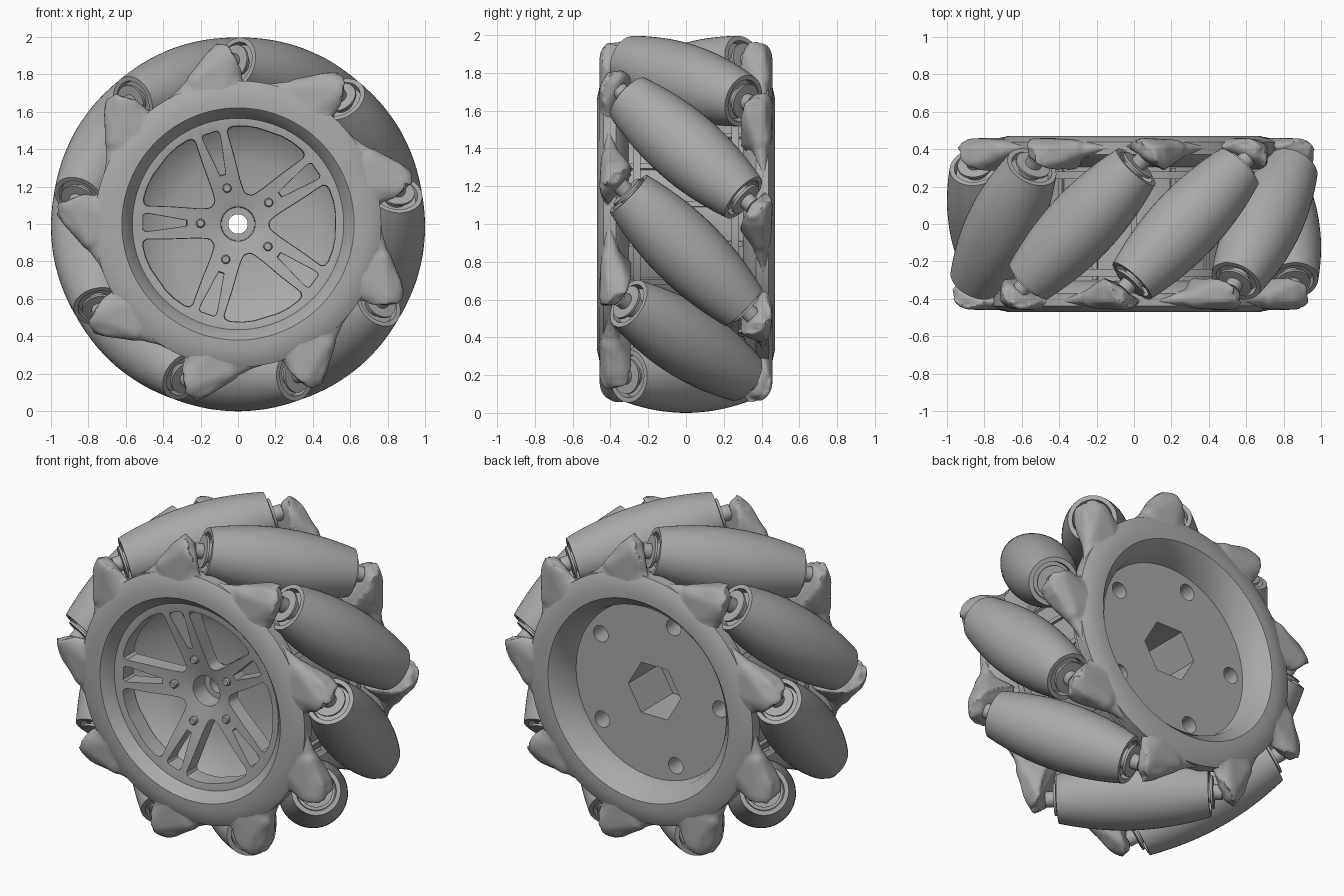
import bpy, bmesh
from math import sin, cos, pi, radians, sqrt
from mathutils import Matrix, Vector

if "Cube" in bpy.data.objects:
    bpy.data.objects.remove(bpy.data.objects["Cube"])

grey = bpy.data.materials.new("wheel grey")
grey.use_nodes = True
grey.diffuse_color = (0.4, 0.4, 0.4, 1)
grey.node_tree.nodes["Principled BSDF"].inputs["Base Color"].default_value = (0.4, 0.4, 0.4, 1)

# Wheel frame: local x right, local y up, local z towards the front
WHEEL = Matrix.Translation((0, 0, 1)) @ Matrix.Rotation(pi / 2, 4, 'X')
COUNT = 9
STEP = 2 * pi / COUNT
FIRST = radians(-10)       # angle of the first roller's middle
AXIS_R = 0.805             # roller axis distance from the hub
HALF = 0.43                # roller half length
SPOKE = radians(107)
FLIP = Matrix.Rotation(pi, 4, 'X')
TILT = Matrix.Translation((AXIS_R, 0, 0)) @ Matrix.Rotation(-pi / 4, 4, 'X')


def rot(a):
    return Matrix.Rotation(a, 4, 'Z')


def polar(r, a, d=0):
    return Vector((r * cos(a), r * sin(a), d))


def place(name, mesh, matrix):
    ob = bpy.data.objects.new(name, mesh)
    ob.matrix_world = WHEEL @ matrix
    bpy.context.collection.objects.link(ob)
    return ob


def shade(me):
    me.shade_smooth()
    me.set_sharp_from_angle(angle=radians(35))


def to_mesh(bm, name):
    bmesh.ops.recalc_face_normals(bm, faces=bm.faces)
    me = bpy.data.meshes.new(name)
    bm.to_mesh(me)
    bm.free()
    me.materials.append(grey)
    shade(me)
    return me


def skin(name, rings, closed=True):
    """Join rings of points; a closed skin wraps round, an open one is capped."""
    bm = bmesh.new()
    rings = [[bm.verts.new(p) for p in ring] for ring in rings]
    pairs = list(zip(rings, rings[1:]))
    if closed:
        pairs.append((rings[-1], rings[0]))
    else:
        bm.faces.new(rings[0])
        bm.faces.new(rings[-1])
    for a, b in pairs:
        for i in range(len(a)):
            j = (i + 1) % len(a)
            bm.faces.new((a[i], a[j], b[j], b[i]))
    return to_mesh(bm, name)


def lathe(name, profile, steps, closed=True):
    """Revolve (radius, depth) points around local z."""
    return skin(name, [[polar(r, 2 * pi * i / steps, d) for i in range(steps)]
                       for r, d in profile], closed)


def loft(bm, points, d0, d1, flare=1.0):
    """Prism through a 2D outline, with the d1 end scaled by flare."""
    mid = sum(points, Vector()) / len(points)
    low = [bm.verts.new((p.x, p.y, d0)) for p in points]
    top = [mid + (p - mid) * flare for p in points]
    top = [bm.verts.new((p.x, p.y, d1)) for p in top]
    bm.faces.new(low)
    bm.faces.new(top)
    for i in range(len(points)):
        j = (i + 1) % len(points)
        bm.faces.new((low[i], low[j], top[j], top[i]))


def apply(ob, mod):
    bpy.context.view_layer.update()
    bpy.context.view_layer.objects.active = ob
    bpy.ops.object.modifier_apply(modifier=mod.name)
    shade(ob.data)


def cut(ob, bm):
    cutter = place("cutter", to_mesh(bm, "cutter"), Matrix())
    cutter.hide_render = True
    mod = ob.modifiers.new("cut", 'BOOLEAN')
    mod.operation = 'DIFFERENCE'
    mod.solver = 'EXACT'
    mod.object = cutter
    apply(ob, mod)
    bpy.data.objects.remove(cutter)


def circle(r, steps, centre=Vector()):
    return [centre + polar(r, 2 * pi * i / steps) for i in range(steps)]


# Core drum with a dished front, hexagonal socket and five bolt holes at the back
core = place("core_drum", lathe("core_drum", [
    (.052, .17), (.12, .17), (.35, .18), (.5, .24), (.575, .32), (.6, .32),
    (.6, -.31), (.052, -.31)], 96), Matrix())
bm = bmesh.new()
loft(bm, circle(.18, 6), -.5, 0)
for k in range(5):
    loft(bm, circle(.05, 24, polar(.45, SPOKE + k * 2 * pi / 5)), -.5, -.12)
cut(core, bm)

# Dished front disc with a hub bore, five windows and five spoke slots
disc = place("spoke_disc", lathe("spoke_disc", [
    (.052, .20), (.088, .20), (.092, .31), (.11, .315), (.2, .335), (.35, .37), (.55, .41),
    (.575, .41), (.575, .31), (.35, .28), (.16, .24), (.11, .15), (.052, .15)], 96), Matrix())
half_window = [(4, .177), (8, .187), (11, .205), (15, .24), (21, .36), (24, .46),
               (24.5, .485), (23.5, .502), (21, .51), (14, .513), (7, .513)]
half_slot = [(3, .28), (5.4, .47), (5.2, .495), (4, .505)]
bm = bmesh.new()
for k in range(5):
    for half, turn in ((half_window, pi / 5), (half_slot, 0)):
        mid = SPOKE + turn + k * 2 * pi / 5
        outline = [polar(r, mid + radians(a)) for a, r in half]
        outline += [polar(r, mid - radians(a)) for a, r in reversed(half)]
        loft(bm, outline, .05 if turn else .22, .45, 1.08)
cut(disc, bm)

# Small bolts on the spokes
bolt = lathe("bolt", [(.024, .30), (.024, .352), (.018, .36), (.012, .36)], 16, False)
for k in range(5):
    place("spoke_bolt", bolt, Matrix.Translation(polar(.2, SPOKE + k * 2 * pi / 5)))

# Axial ribs and hoops on the drum
bm = bmesh.new()
for k in range(2 * COUNT):
    bmesh.ops.create_cube(bm, size=1, matrix=rot(k * STEP / 2)
                          @ Matrix.Translation((.59, 0, 0)) @ Matrix.Diagonal((.05, .03, .6, 1)))
place("drum_ribs", to_mesh(bm, "drum_ribs"), rot(FIRST))
hoop = lathe("drum_hoop", [(.58, .24), (.65, .24), (.65, .28), (.58, .28)], 72)
for side in (Matrix(), FLIP):
    place("drum_hoop", hoop, side)

# Crisp lip ring around the edge of each side
lip = lathe("flange_lip", [(.535, .29), (.555, .40), (.62, .47), (.67, .47), (.73, .457),
                           (.765, .438), (.765, .37), (.72, .33)], 96)

# Sawtooth plate that thickens towards each tip
lobe_t = .49 / sqrt(2)
lobe_angle = Vector((AXIS_R, lobe_t)).angle(Vector((1, 0)))
tooth = [(-5, .77, .40), (-3, .88, .385), (0, .95, .345), (4, .955, .31), (7, .93, .30),
         (11, .875, .32), (16, .815, .355), (23, .775, .38)]
spots = [(lobe_angle + k * STEP + radians(a), r, d) for k in range(COUNT) for a, r, d in tooth]
plate = skin("sawtooth_plate", [
    [polar(.66, a, d) for a, r, d in spots],
    [polar(r * .97, a, d) for a, r, d in spots],
    [polar(r, a, d + .02) for a, r, d in spots],
    [polar(r, a, .415) for a, r, d in spots],
    [polar(r * .97, a, .43) for a, r, d in spots],
    [polar(.69, a, .46) for a, r, d in spots]])

# Lobe that grips a roller end and runs down into the flange, cut square to the roller
bm = bmesh.new()
for centre, radius in ((Vector((AXIS_R, lobe_t, lobe_t)), .112),
                       (polar(.70, lobe_angle + radians(4), .36), .10),
                       (polar(.79, lobe_angle + radians(13), .395), .055)):
    bmesh.ops.create_uvsphere(bm, u_segments=32, v_segments=20, radius=radius,
                              matrix=Matrix.Translation(centre))
hull = bmesh.ops.convex_hull(bm, input=bm.verts)
junk = {v for v in hull["geom_interior"] + hull["geom_unused"] if isinstance(v, bmesh.types.BMVert)}
bmesh.ops.delete(bm, geom=list(junk), context='VERTS')
bmesh.ops.bisect_plane(bm, geom=bm.verts[:] + bm.edges[:] + bm.faces[:], clear_inner=True,
                       plane_co=TILT @ Vector((0, 0, .455)), plane_no=Vector((0, 1, 1)))
bmesh.ops.holes_fill(bm, edges=[e for e in bm.edges if e.is_boundary])
lobe = to_mesh(bm, "lobe")

# Blend plate and lobes into one smooth casting, then reuse it for the back
bm = bmesh.new()
bm.from_mesh(plate)
for k in range(COUNT):
    arm = lobe.copy()
    arm.transform(rot(k * STEP))
    bm.from_mesh(arm)
    bpy.data.meshes.remove(arm)
casting = place("front_lobed_flange", to_mesh(bm, "lobed_flange"), rot(FIRST))
mod = casting.modifiers.new("blend", 'REMESH')
mod.mode = 'VOXEL'
mod.voxel_size = .011
apply(casting, mod)
mod = casting.modifiers.new("soften", 'SMOOTH')
mod.factor = .5
mod.iterations = 10
apply(casting, mod)
place("back_lobed_flange", casting.data, rot(FIRST) @ FLIP)
for label, side in (("front", Matrix()), ("back", FLIP)):
    place(label + "_flange_lip", lip, side)

# Barrel rollers whose outer edges together trace the full wheel circle
side_curve = []
for i in range(21):
    s = HALF * (i / 10 - 1)
    side_curve.append((1 - sqrt(AXIS_R ** 2 + s * s / 2), s))
roller = lathe("roller", [(.03, -.39), (.108, -.39), (.114, -HALF)] + side_curve
               + [(.114, HALF), (.108, .39), (.03, .39)], 48)
pin = lathe("roller_pin", [(.045, -.5), (.045, -.452), (.095, -.45), (.095, -.436), (.06, -.434),
                           (.06, .434), (.095, .436), (.095, .45), (.045, .452), (.045, .5)],
            32, False)
for k in range(COUNT):
    spot = rot(FIRST + k * STEP) @ TILT
    place("roller", roller, spot)
    place("roller_pin", pin, spot)
